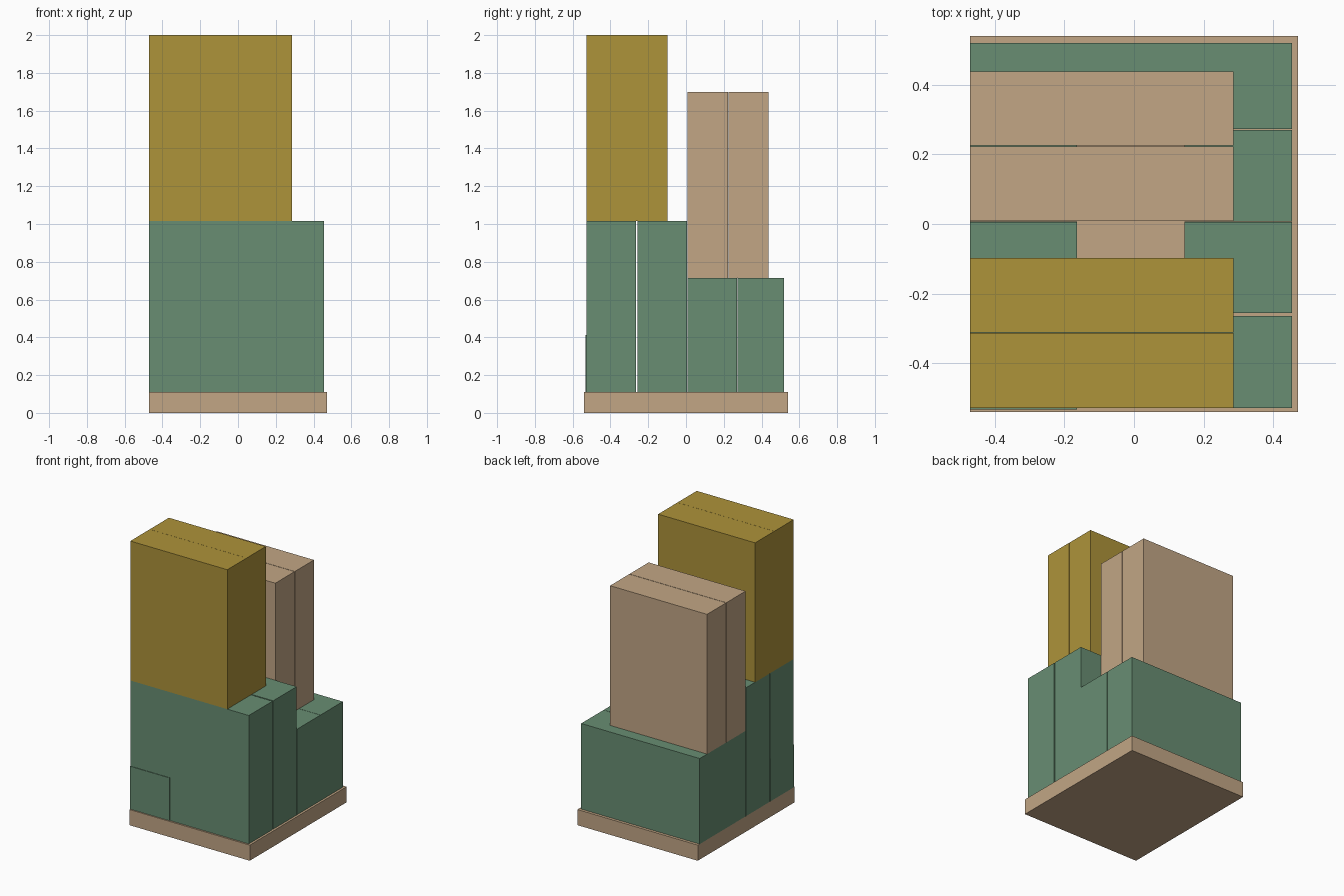
import bpy

if "Cube" in bpy.data.objects:
    bpy.data.objects.remove(bpy.data.objects["Cube"])


def material(name, rgb):
    m = bpy.data.materials.new(name)
    m.diffuse_color = (*rgb, 1.0)
    m.use_nodes = True
    m.node_tree.nodes["Principled BSDF"].inputs["Base Color"].default_value = m.diffuse_color
    return m


tan = material("tan", (0.540, 0.381, 0.235))
green = material("green", (0.138, 0.270, 0.171))
ochre = material("ochre", (0.423, 0.292, 0.042))


def box(name, x, y, z, mat):
    """Box from (min, max) ranges on each axis."""
    bpy.ops.mesh.primitive_cube_add(size=1, location=[sum(r) / 2 for r in (x, y, z)])
    ob = bpy.context.object
    ob.name = name
    ob.scale = [r[1] - r[0] for r in (x, y, z)]
    bpy.ops.object.transform_apply(location=False, rotation=False, scale=True)
    ob.data.materials.append(mat)


# Pallet base
BASE = 0.11
box("pallet", (-0.47, 0.47), (-0.54, 0.54), (0, BASE), tan)

# Green cartons: four rows, front two stacked three high, hollow core
xs = [-0.471, -0.163, 0.145, 0.454]
rows = [(-0.528, -0.264, 3), (-0.256, 0.006, 3), (0.007, 0.270, 2), (0.272, 0.520, 2)]
H = 0.302
for r, (y0, y1, levels) in enumerate(rows):
    for c in range(3):
        if c == 1 and r in (1, 2):
            continue
        for k in range(levels):
            # the lowest front left carton sticks out slightly
            dy = -0.004 if (r, c, k) == (0, 0, 0) else 0
            box(f"green_carton_{r}_{c}_{k}", (xs[c], xs[c + 1]), (y0 + dy, y1 + dy),
                (BASE + k * H, BASE + (k + 1) * H), green)


# Upper stacks: 3 x 2 x 2 tall cartons
def stack(name, rows, z0, z1, mat):
    tx = [-0.471, -0.218, 0.035, 0.286]
    h = (z1 - z0) / 2
    for r, y in enumerate(rows):
        for c in range(3):
            for k in range(2):
                box(f"{name}_{r}_{c}_{k}", (tx[c], tx[c + 1]), y,
                    (z0 + k * h, z0 + (k + 1) * h), mat)


stack("tan_carton", [(0.008, 0.222), (0.225, 0.438)], BASE + 2 * H, 1.70, tan)
stack("ochre_carton", [(-0.528, -0.313), (-0.312, -0.098)], BASE + 3 * H, 2.0, ochre)
